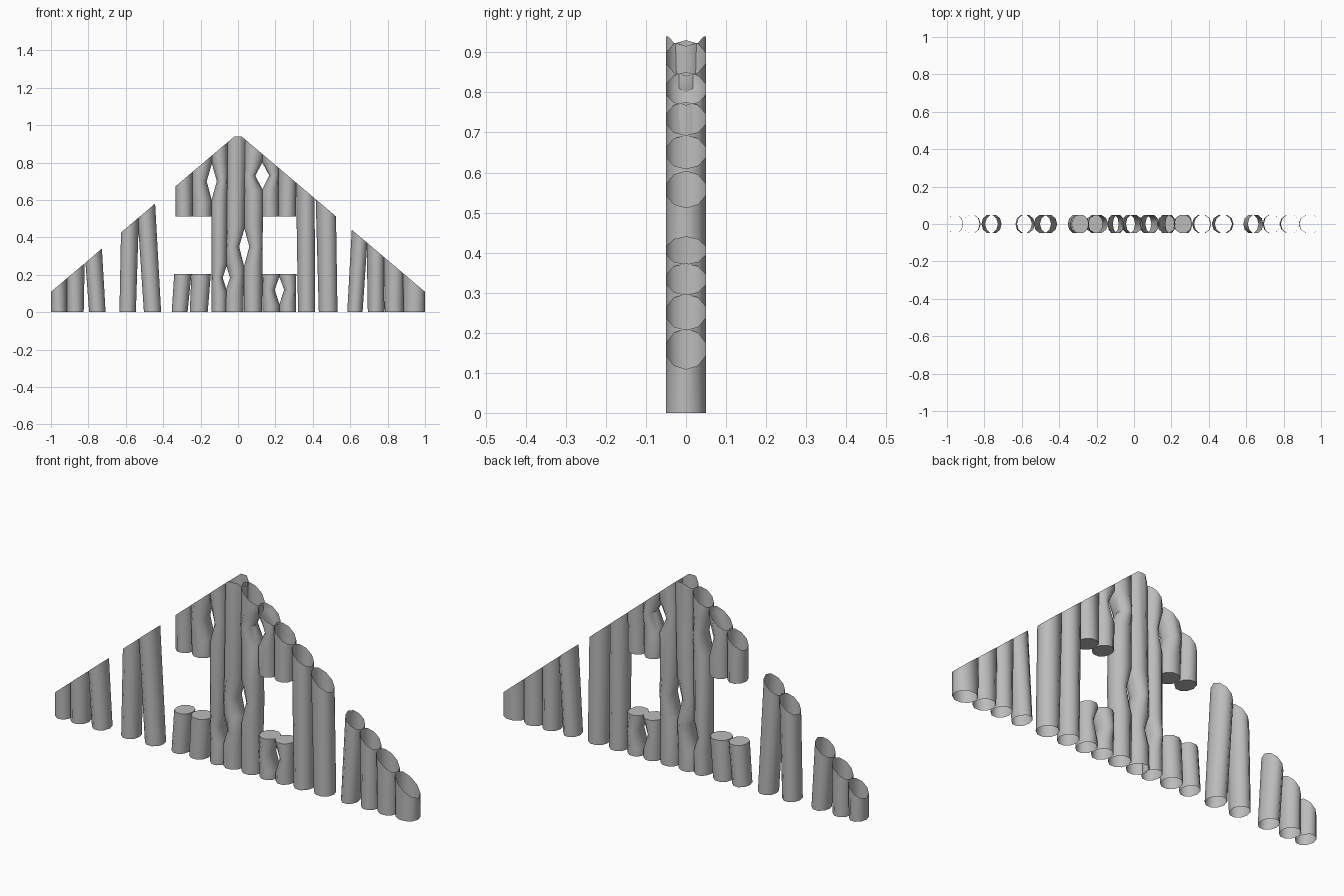
import bpy, bmesh, math
from mathutils import Vector

cube = bpy.data.objects.get("Cube")
if cube:
    bpy.data.objects.remove(cube, do_unlink=True)

SIDES = 10
DEPTH = 0.052          # half thickness of the wall
RIDGE, SLOPE = 0.956, 0.847
SILL, LINTEL, PEAK = 0.205, 0.512, 0.94

wood = bpy.data.materials.new("grey_wood")
wood.use_nodes = True
grey = (0.5, 0.5, 0.5, 1)
wood.diffuse_color = grey
wood.node_tree.nodes["Principled BSDF"].inputs["Base Color"].default_value = grey

# Diamond gaps between neighbouring logs: x, z, half width, half height
GAPS = [(-.143, .7, .028, .1), (-.07, .185, .024, .075),
        (.03, .35, .03, .11), (.127, .73, .042, .08), (.222, .12, .028, .08)]


def roof(x):
    return RIDGE - SLOPE * abs(x)


def edge_shift(x, z, gap):
    """How far a log edge is pushed back by a gap at this height."""
    gx, gz, half_w, half_h = gap
    if abs(x - gx) > 0.025:
        return 0
    return half_w * max(0, 1 - abs(z - gz) / half_h)


def make_log(name, low_x, high_x, width, z0, z1, cap_low=False, cap_high=False):
    """Hollow log from z0 to z1, trimmed along both roof slopes."""
    ref = min(z1, roof(high_x))
    end = min(z1, ref + 0.12)
    heights = {z0, end}
    for gx, gz, half_w, half_h in GAPS:
        near = min(abs(gx - low_x + s * width / 2) for s in (-1, 1))
        if near < 0.025:
            heights |= {z for z in (gz - half_h, gz, gz + half_h) if z0 < z < end}

    bm = bmesh.new()
    rings = []
    for z in sorted(heights):
        t = (z - z0) / (ref - z0)
        mid = low_x + (high_x - low_x) * t
        half = width * (0.5 + 0.04 * min(t, 1))
        left, right = max(mid - half, -1), min(mid + half, 1)
        left += max(edge_shift(left, z, g) for g in GAPS)
        right -= max(edge_shift(right, z, g) for g in GAPS)
        ring = []
        for i in range(SIDES):
            a = math.tau * i / SIDES
            ring.append(bm.verts.new(((left + right) / 2 + (right - left) / 2 * math.cos(a),
                                      DEPTH * math.sin(a), z)))
        rings.append(ring)
    for lower, upper in zip(rings, rings[1:]):
        for i in range(SIDES):
            j = (i + 1) % SIDES
            bm.faces.new((lower[i], lower[j], upper[j], upper[i]))
    if cap_low:
        bm.faces.new(rings[0][::-1])
    if cap_high:
        bm.faces.new(rings[-1])

    # Trim the top along the two slopes, leaving it open
    for side in (-1, 1):
        bmesh.ops.bisect_plane(bm, geom=bm.verts[:] + bm.edges[:] + bm.faces[:],
                               plane_co=Vector((0, 0, RIDGE)),
                               plane_no=Vector((side * SLOPE, 0, 1)).normalized(),
                               clear_outer=True)
    mesh = bpy.data.meshes.new(name)
    bm.to_mesh(mesh)
    bm.free()
    mesh.materials.append(wood)
    obj = bpy.data.objects.new(name, mesh)
    bpy.context.collection.objects.link(obj)
    bpy.ops.object.select_all(action='DESELECT')
    obj.select_set(True)
    bpy.context.view_layer.objects.active = obj
    bpy.ops.object.shade_smooth_by_angle(angle=math.radians(50))


# Each log: centre at its foot, centre at its top, width
GROUPS = {
    "right_outer_log": [(-.958, -.958, .085), (-.87, -.868, .09), (-.752, -.772, .088)],
    "right_inner_log": [(-.59, -.578, .088), (-.457, -.49, .092)],
    "centre_log": [(-.1, -.097, .082), (-.02, -.005, .098), (.08, .083, .098)],
    "left_inner_log": [(.367, .36, .092), (.482, .47, .1)],
    "left_outer_log": [(.625, .65, .082), (.738, .735, .088),
                       (.835, .832, .1), (.942, .942, .116)],
}
for name, logs in GROUPS.items():
    for n, (low, high, width) in enumerate(logs, 1):
        make_log(f"{name}_{n}", low, high, width, 0, PEAK)

# Short logs under the window openings, closed at the sill
for n, (low, high, width) in enumerate([(-.312, -.295, .085), (-.21, -.197, .096),
                                        (.177, .177, .09), (.266, .264, .088)], 1):
    make_log(f"sill_log_{n}", low, high, width, 0, SILL, cap_high=True)

# Logs over the window openings, closed at the lintel
for n, (low, high, width) in enumerate([(-.288, -.288, .09), (-.193, -.193, .102),
                                        (.173, .173, .09), (.262, .262, .094)], 1):
    make_log(f"lintel_log_{n}", low, high, width, LINTEL, PEAK, cap_low=True)
